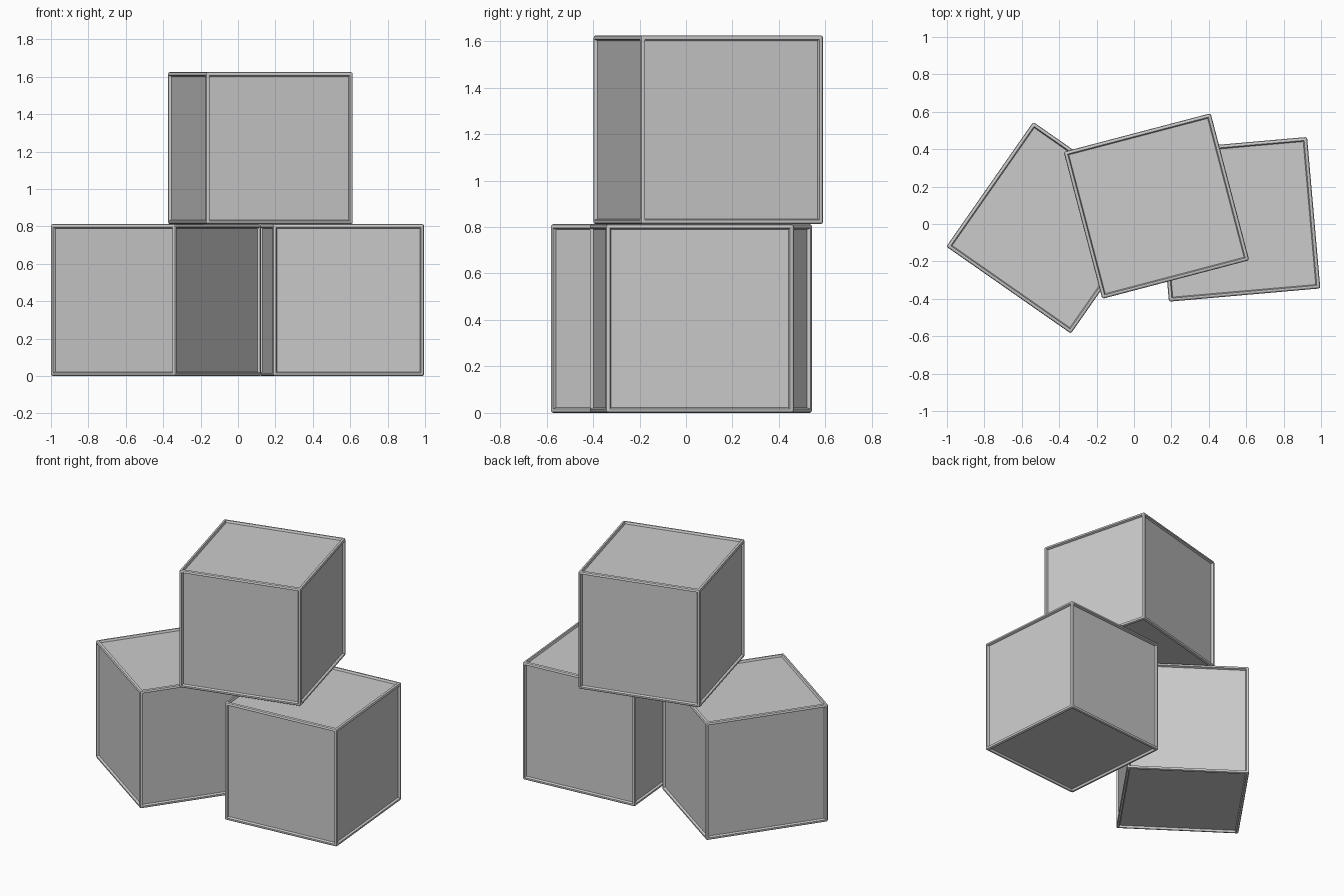
import bpy, bmesh
from math import radians

if "Cube" in bpy.data.objects:
    bpy.data.objects.remove(bpy.data.objects["Cube"])

SIZE = 0.8125


def crate(name, x, y, level, angle):
    bm = bmesh.new()
    bmesh.ops.create_cube(bm, size=SIZE)
    # rounded outer frame
    bmesh.ops.bevel(bm, geom=bm.edges[:], offset=0.01, segments=2,
                    profile=0.5, affect='EDGES')
    # frame border, then recessed panel on all six sides
    panels = [f for f in bm.faces if f.calc_area() > 0.3]
    bmesh.ops.inset_individual(bm, faces=panels, thickness=0.01)
    bmesh.ops.inset_individual(bm, faces=panels, thickness=0.008, depth=-0.014)
    mesh = bpy.data.meshes.new(name)
    bm.to_mesh(mesh)
    bm.free()
    ob = bpy.data.objects.new(name, mesh)
    bpy.context.collection.objects.link(ob)
    ob.location = (x, y, SIZE * (level + 0.5))
    ob.rotation_euler.z = radians(angle)


# two crates on the ground, one resting across them
crate("left_crate", -0.438, -0.02, 0, -34.9)
crate("right_crate", 0.556, 0.025, 0, 5)
crate("top_crate", 0.12, 0.096, 1, 14.7)
